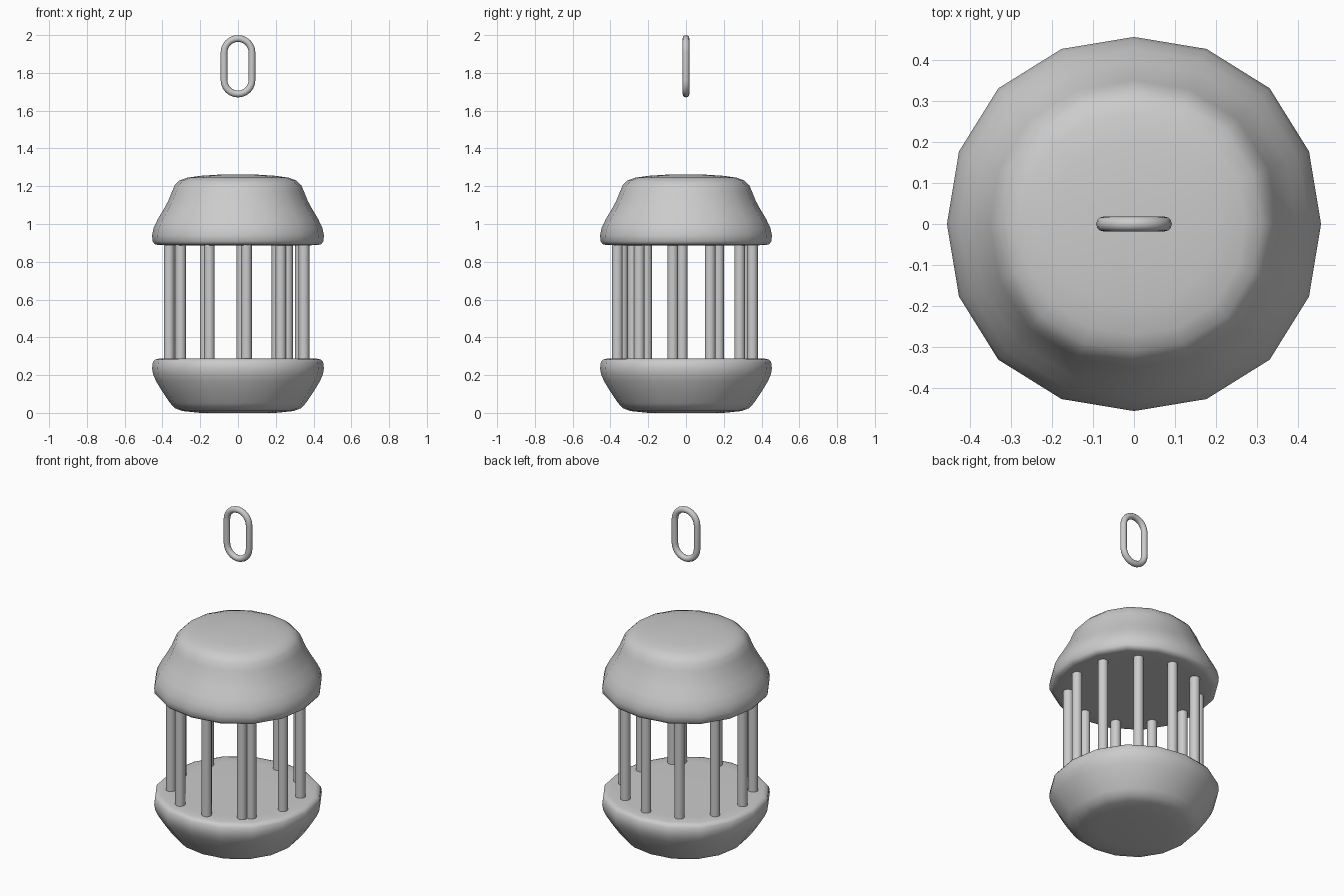
import bpy, bmesh
from math import sin, cos, pi, radians

if "Cube" in bpy.data.objects:
    bpy.data.objects.remove(bpy.data.objects["Cube"])


def finish(name, bm, angle=45):
    bmesh.ops.recalc_face_normals(bm, faces=bm.faces)
    me = bpy.data.meshes.new(name)
    bm.to_mesh(me)
    bm.free()
    ob = bpy.data.objects.new(name, me)
    bpy.context.collection.objects.link(ob)
    bpy.ops.object.select_all(action='DESELECT')
    ob.select_set(True)
    bpy.context.view_layer.objects.active = ob
    bpy.ops.object.shade_smooth_by_angle(angle=radians(angle))
    return ob


def skin(bm, rings, closed=False):
    n = len(rings[0])
    pairs = list(zip(rings, rings[1:]))
    if closed:
        pairs.append((rings[-1], rings[0]))
    for a, b in pairs:
        for i in range(n):
            j = (i + 1) % n
            bm.faces.new((a[i], a[j], b[j], b[i]))


def turned(name, profile, sides=16):
    # 16-sided turned body, slightly fuller on the diagonals
    bm = bmesh.new()
    rings = []
    for r, z in profile:
        ring = []
        for i in range(sides):
            t = 2 * pi * i / sides
            k = r * (1.013 - 0.013 * cos(4 * t))
            ring.append(bm.verts.new((k * cos(t), k * sin(t), z)))
        rings.append(ring)
    skin(bm, rings)
    bm.faces.new(rings[0])
    bm.faces.new(rings[-1])
    return finish(name, bm)


# Bowl-shaped base
turned("base", [(0.20, 0.0), (0.295, 0.01), (0.335, 0.025), (0.36, 0.053),
                (0.405, 0.12), (0.435, 0.17), (0.45, 0.205), (0.455, 0.235),
                (0.451, 0.268), (0.44, 0.282), (0.42, 0.287), (0.36, 0.288)])

# Bell-shaped lid
turned("lid", [(0.36, 0.887), (0.42, 0.888), (0.441, 0.893), (0.452, 0.908),
               (0.455, 0.94), (0.447, 0.98), (0.425, 1.025), (0.395, 1.075),
               (0.368, 1.125), (0.35, 1.17), (0.335, 1.205), (0.31, 1.23),
               (0.27, 1.245), (0.20, 1.255), (0.09, 1.262)])

# Ring of twelve bars spaced 32 degrees, so the first and last sit close together
for k in range(12):
    a = radians(48 + 32 * k)
    x, y = 0.36 * sin(a) - 0.005, -0.36 * cos(a) - 0.007
    bm = bmesh.new()
    rings = [[bm.verts.new((x + 0.028 * cos(2 * pi * i / 16),
                            y + 0.028 * sin(2 * pi * i / 16), z))
              for i in range(16)] for z in (0.27, 0.905)]
    skin(bm, rings)
    for ring in rings:
        bm.faces.new(ring)
    finish(f"bar_{k + 1}", bm)

# Hanging chain link: round tube swept along a stadium shape
bm = bmesh.new()
rings = []
R, tube, steps = 0.074, 0.018, 12
for zc, start in ((1.908, 0), (1.762, pi)):
    for s in range(steps + 1):
        t = start + pi * s / steps
        rings.append([bm.verts.new(((R + tube * cos(p)) * cos(t), tube * sin(p),
                                    zc + (R + tube * cos(p)) * sin(t)))
                      for p in (2 * pi * i / 12 for i in range(12))])
skin(bm, rings, closed=True)
finish("chain_link", bm, 60)
